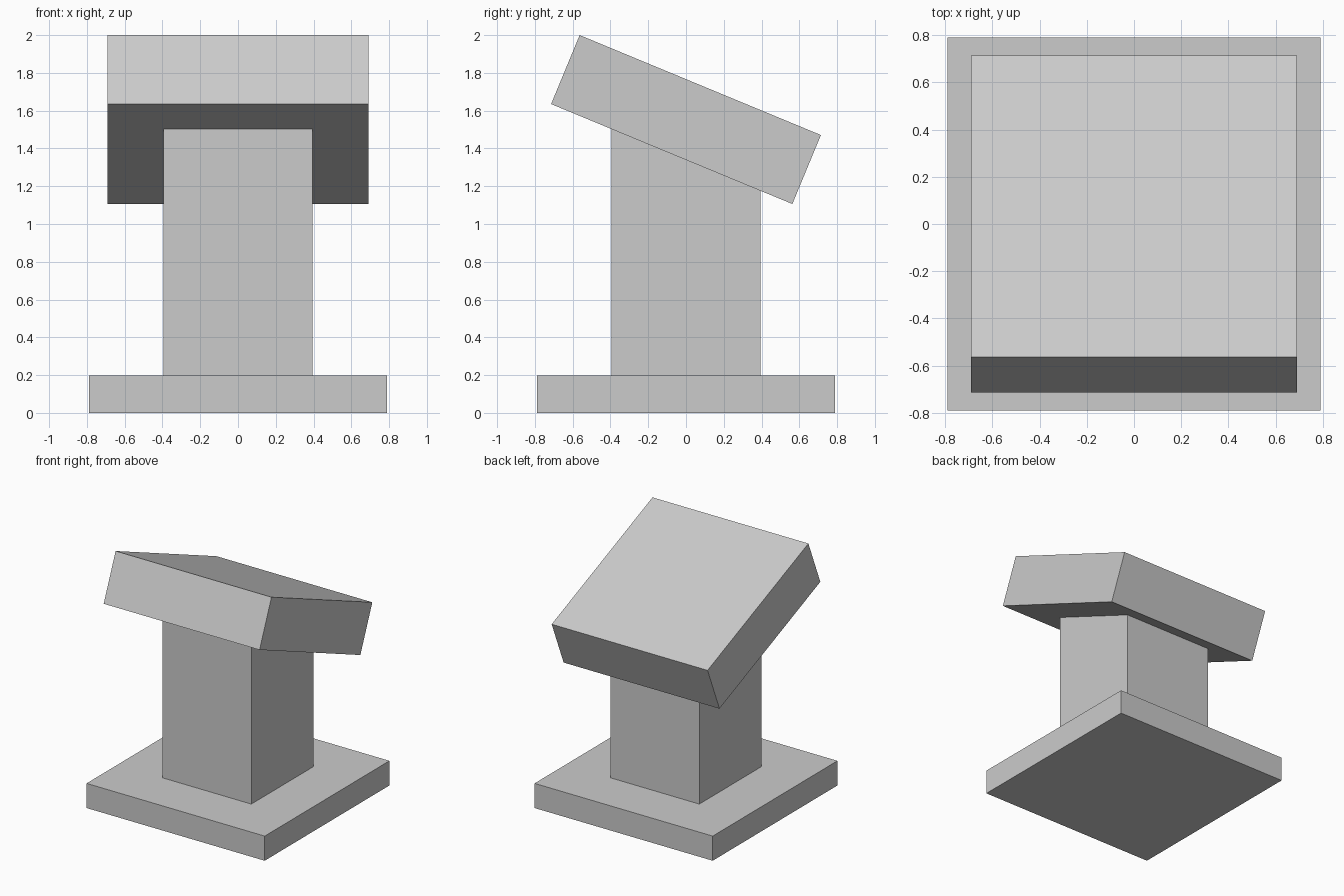
import bpy
import math

if "Cube" in bpy.data.objects:
    bpy.data.objects.remove(bpy.data.objects["Cube"])


def box(name, size, center, tilt=0.0):
    bpy.ops.mesh.primitive_cube_add(size=1, location=center)
    ob = bpy.context.object
    ob.name = name
    ob.scale = size
    bpy.ops.object.transform_apply(location=False, rotation=False, scale=True)
    ob.rotation_euler.x = math.radians(tilt)
    return ob


U = 0.1975  # module shared by all three blocks

# Square base slab
box("base", (8 * U, 8 * U, U), (0, 0, U / 2))

# Square column, its top sunk inside the tilted head
top = 1.54
box("column", (4 * U, 4 * U, top - U), (0, 0, (top + U) / 2))

# Tilted head slab, high edge at the front
box("tilted_head", (7 * U, 7 * U, 2 * U), (0, 0, 1.553), tilt=-22.5)
